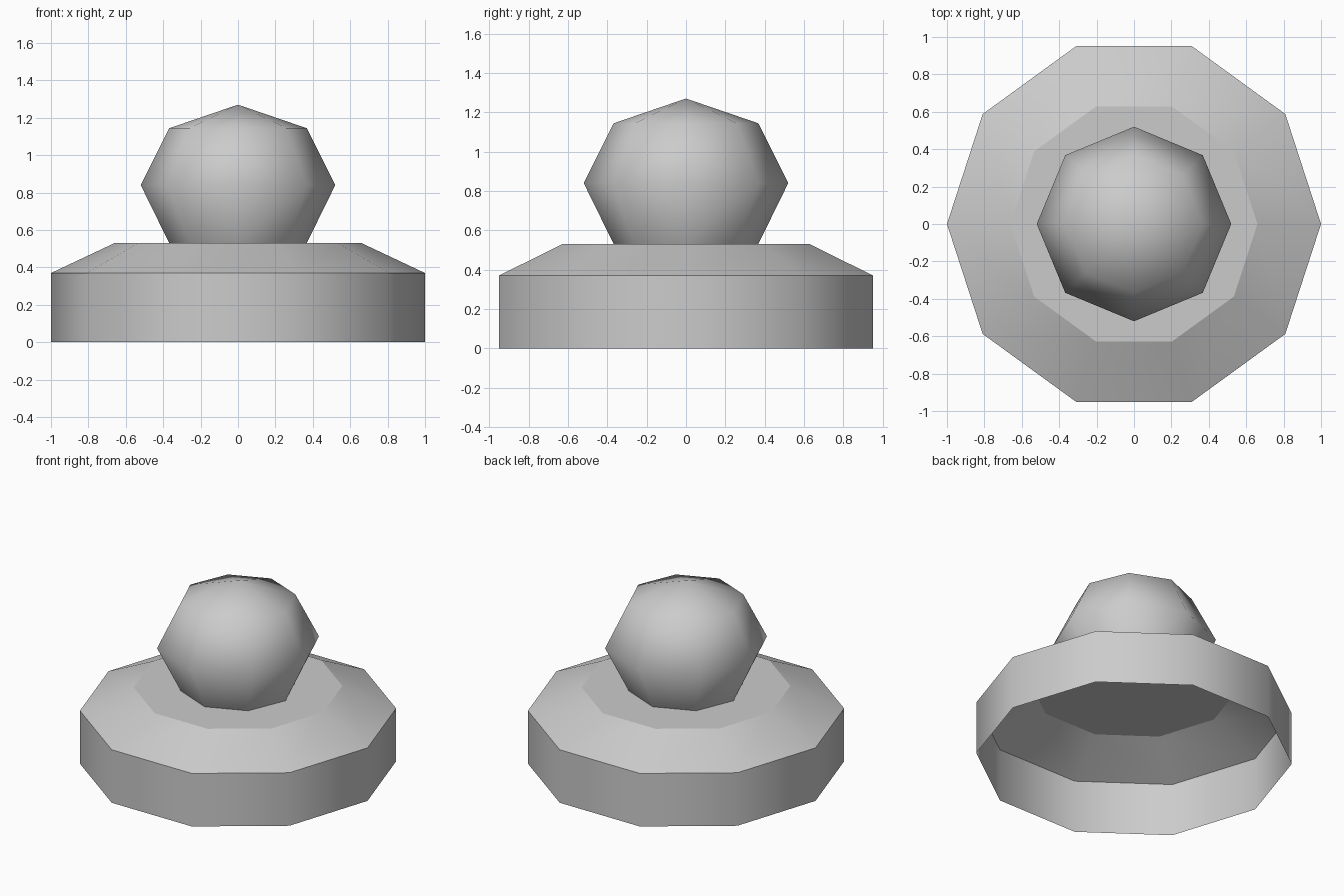
import bpy, bmesh
from math import cos, sin, tau, radians

cube = bpy.data.objects.get("Cube")
if cube:
    bpy.data.objects.remove(cube, do_unlink=True)

grey = bpy.data.materials.new("plain grey")
grey.use_nodes = True
colour = (0.6, 0.6, 0.6, 1)
grey.diffuse_color = colour
grey.node_tree.nodes["Principled BSDF"].inputs["Base Color"].default_value = colour


def lathe(name, profile, sides, cap, sharp_rings):
    """Turn a (radius, height) profile, listed bottom to top, around z."""
    bm = bmesh.new()
    rings = []
    for r, z in profile:
        if r == 0:
            rings.append([bm.verts.new((0, 0, z))] * sides)
        else:
            rings.append([bm.verts.new((r * cos(tau * i / sides), r * sin(tau * i / sides), z))
                          for i in range(sides)])
    for low, high in zip(rings, rings[1:]):
        for i in range(sides):
            j = (i + 1) % sides
            corners = [low[i], low[j], high[j], high[i]]
            bm.faces.new(list(dict.fromkeys(corners)))
    if cap:
        bm.faces.new(rings[-1])
    for face in bm.faces:
        face.smooth = True
    if sharp_rings:
        for edge in bm.edges:
            a, b = edge.verts
            edge.smooth = abs(a.co.z - b.co.z) > 0.01
    mesh = bpy.data.meshes.new(name)
    bm.to_mesh(mesh)
    bm.free()
    mesh.materials.append(grey)
    obj = bpy.data.objects.new(name, mesh)
    bpy.context.collection.objects.link(obj)
    return obj


# Hollow ten-sided base, open underneath, with a sloped shoulder and flat top
lathe("base", [(1, 0), (1, 0.37), (0.66, 0.53)], 10, True, True)

# Slightly squashed eight-sided ball, cut off where it meets the base
ball_radius, ball_height, ball_centre = 0.52, 0.43, 0.84
ball_profile = [(ball_radius * cos(radians(a)), ball_centre + ball_height * sin(radians(a)))
                for a in (-45, 0, 45)]
ball_profile[0] = (ball_profile[0][0], 0.53)
ball_profile.append((0, ball_centre + ball_height))
lathe("ball", ball_profile, 8, False, False)
